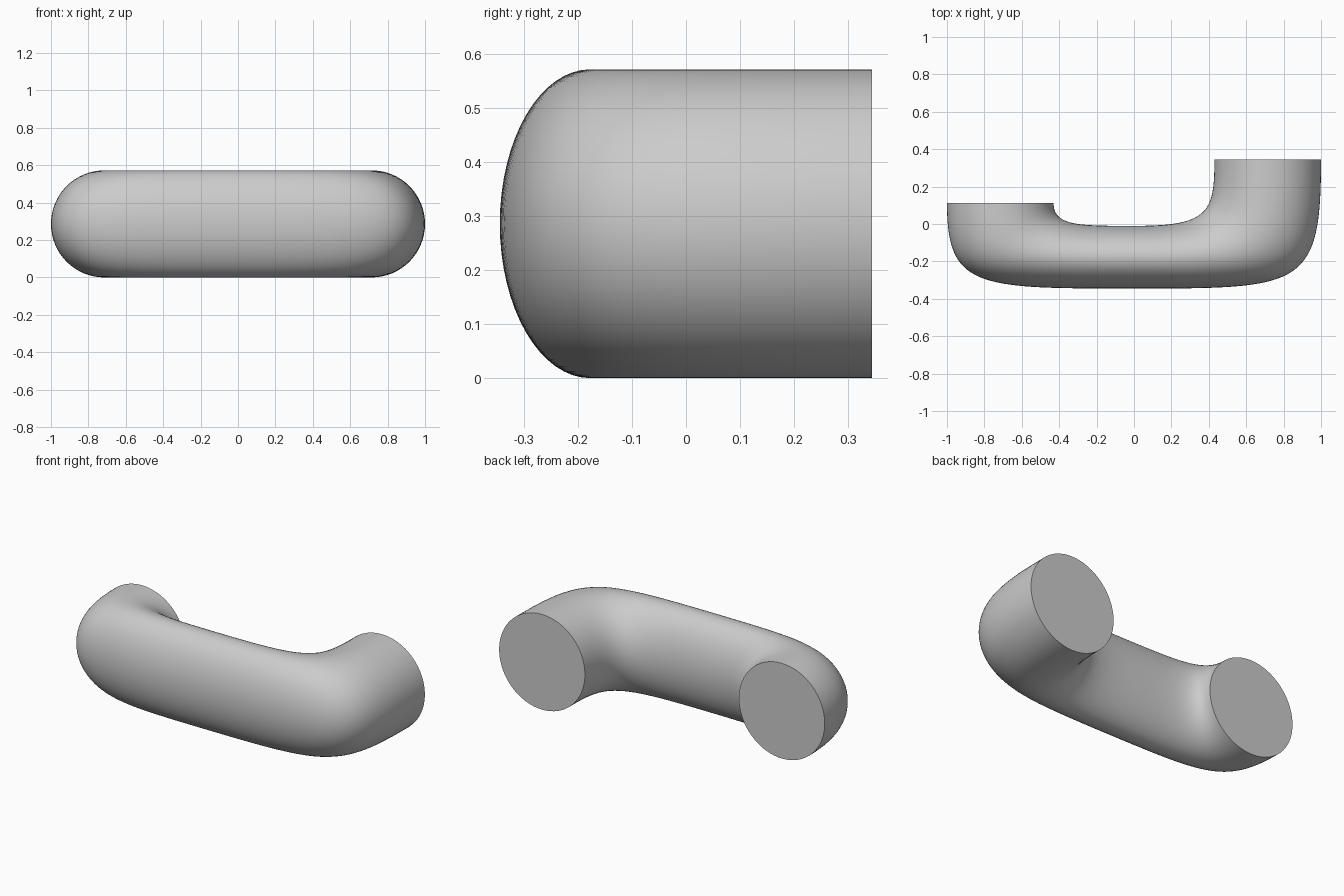
import bpy, bmesh, math
from mathutils import Vector

if "Cube" in bpy.data.objects:
    bpy.data.objects.remove(bpy.data.objects["Cube"])

R = 0.286      # half height of the tube
SIDES = 64
STEPS = 40


def bezier(pts, t):
    w = ((1-t)**3, 3*t*(1-t)**2, 3*t*t*(1-t), t**3)
    return sum((Vector(p) * k for p, k in zip(pts, w)), Vector((0, 0)))


# plan outlines of the bent tube: outer and inner rail, each in two halves
outer_left = [(-1, .112), (-1, -.345), (-.84, -.345), (0, -.345)]
inner_left = [(-.43, .112), (-.43, -.01), (-.3, -.01), (0, -.01)]
outer_right = [(0, -.345), (.9, -.345), (1, -.345), (1, .345)]
inner_right = [(0, -.01), (.4, -.01), (.43, .06), (.43, .345)]

sections = [(bezier(outer_left, i/STEPS), bezier(inner_left, i/STEPS)) for i in range(STEPS)]
sections += [(bezier(outer_right, i/STEPS), bezier(inner_right, i/STEPS)) for i in range(STEPS+1)]

# loft elliptical sections between the rails
bm = bmesh.new()
rings = []
for o, n in sections:
    mid, half = (o+n)/2, (o-n)/2
    ring = []
    for k in range(SIDES):
        a = 2*math.pi*k/SIDES
        p = mid + half*math.cos(a)
        ring.append(bm.verts.new((p.x, p.y, R + R*math.sin(a))))
    rings.append(ring)
for a, b in zip(rings, rings[1:]):
    for k in range(SIDES):
        j = (k+1) % SIDES
        bm.faces.new((a[k], a[j], b[j], b[k]))

# flat end caps
bm.faces.new(rings[0])
bm.faces.new(rings[-1])
bmesh.ops.recalc_face_normals(bm, faces=bm.faces)
mesh = bpy.data.meshes.new("bent_tube")
bm.to_mesh(mesh)
bm.free()
tube = bpy.data.objects.new("bent_tube", mesh)
bpy.context.collection.objects.link(tube)
bpy.context.view_layer.objects.active = tube
tube.select_set(True)
bpy.ops.object.shade_smooth_by_angle(angle=math.radians(40))
